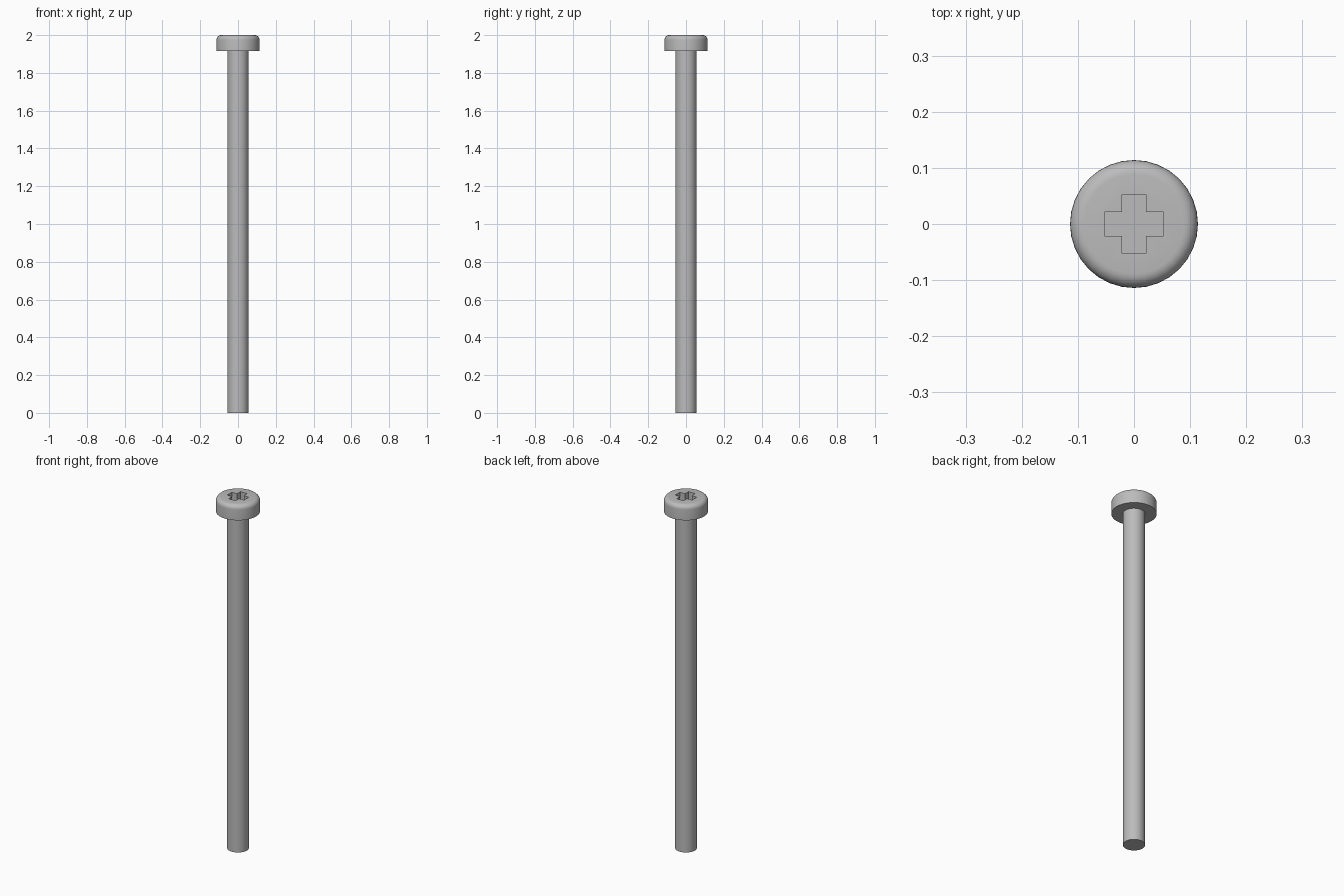
import bpy, bmesh, math
from mathutils import Matrix

cube = bpy.data.objects.get("Cube")
if cube:
    bpy.data.objects.remove(cube, do_unlink=True)

HEAD_R, SHAFT_R = 0.114, 0.056
HEAD_Z, TOP = 1.915, 2.0
ROUND = 0.025
SIDES = 32

steel = bpy.data.materials.new("grey_steel")
steel.use_nodes = True
GREY = (0.5, 0.5, 0.5, 1)
steel.diffuse_color = GREY
steel.node_tree.nodes["Principled BSDF"].inputs["Base Color"].default_value = GREY


def add_object(name, bm):
    bmesh.ops.recalc_face_normals(bm, faces=bm.faces)
    mesh = bpy.data.meshes.new(name)
    bm.to_mesh(mesh)
    bm.free()
    mesh.materials.append(steel)
    obj = bpy.data.objects.new(name, mesh)
    bpy.context.collection.objects.link(obj)
    return obj


def select_only(obj):
    bpy.ops.object.select_all(action='DESELECT')
    obj.select_set(True)
    bpy.context.view_layer.objects.active = obj


# Screw body: profile of shaft, head underside and rounded rim, spun round z
profile = [(0, 0), (SHAFT_R, 0), (SHAFT_R, HEAD_Z), (HEAD_R, HEAD_Z)]
for i in range(7):
    a = math.pi / 2 * i / 6
    profile.append((HEAD_R - ROUND + ROUND * math.cos(a),
                    TOP - ROUND + ROUND * math.sin(a)))
profile.append((0, TOP))
bm = bmesh.new()
verts = [bm.verts.new((r, 0, z)) for r, z in profile]
edges = [bm.edges.new(pair) for pair in zip(verts, verts[1:])]
bmesh.ops.spin(bm, geom=verts + edges, cent=(0, 0, 0), axis=(0, 0, 1),
               angle=math.tau, steps=SIDES)
bmesh.ops.remove_doubles(bm, verts=bm.verts, dist=1e-5)
# Merge the cap triangles into single flat faces
bmesh.ops.dissolve_verts(bm, verts=[v for v in bm.verts if v.co.xy.length < 1e-4])
screw = add_object("screw_body", bm)

# Cross recess: plus-shaped prism cut into the head
ARM, HALF, DEPTH = 0.053, 0.0215, 0.045
quarter = [(ARM, -HALF), (ARM, HALF), (HALF, HALF)]
bm = bmesh.new()
outline = []
for k in range(4):
    turn = Matrix.Rotation(k * math.pi / 2, 3, 'Z')
    outline += [bm.verts.new(turn @ Matrix.Identity(3) @ bm.verts.new((x, y, 0)).co) for x, y in quarter]
bmesh.ops.delete(bm, geom=[v for v in bm.verts if v not in outline], context='VERTS')
floor = bm.faces.new(outline)
side = bmesh.ops.extrude_face_region(bm, geom=[floor])["geom"]
bmesh.ops.translate(bm, vec=(0, 0, DEPTH * 2),
                    verts=[g for g in side if isinstance(g, bmesh.types.BMVert)])
bmesh.ops.translate(bm, vec=(0, 0, TOP - DEPTH), verts=bm.verts)
cutter = add_object("cross_recess_cutter", bm)
cutter.hide_render = True

cut = screw.modifiers.new("cross_recess", 'BOOLEAN')
cut.operation = 'DIFFERENCE'
cut.solver = 'EXACT'
cut.object = cutter
select_only(screw)
bpy.ops.object.modifier_apply(modifier=cut.name)
bpy.data.objects.remove(cutter, do_unlink=True)

# Smooth the round surfaces, keep the corners crisp
select_only(screw)
bpy.ops.object.shade_smooth_by_angle(angle=math.radians(35))
